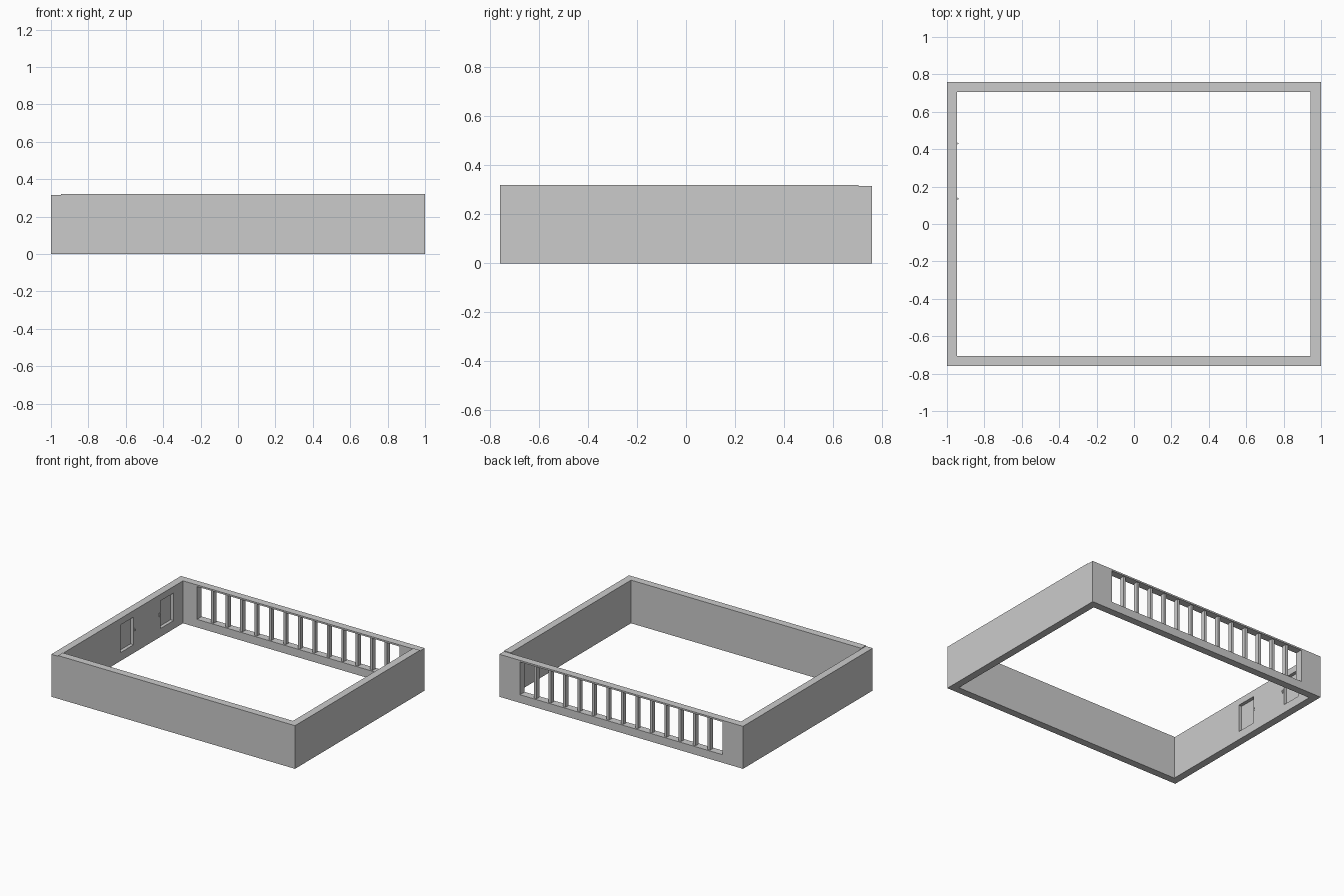
import bpy

if "Cube" in bpy.data.objects:
    bpy.data.objects.remove(bpy.data.objects["Cube"])


def box(name, x0, x1, y0, y1, z0, z1):
    bpy.ops.mesh.primitive_cube_add(size=1, location=((x0 + x1) / 2, (y0 + y1) / 2, (z0 + z1) / 2))
    ob = bpy.context.object
    ob.name = name
    ob.scale = (x1 - x0, y1 - y0, z1 - z0)
    bpy.ops.object.transform_apply(location=False, rotation=False, scale=True)
    return ob


def cut(target, cutter):
    mod = target.modifiers.new(cutter.name, 'BOOLEAN')
    mod.operation = 'DIFFERENCE'
    mod.solver = 'EXACT'
    mod.object = cutter
    cutter.hide_render = True
    cutter.display_type = 'WIRE'
    bpy.context.view_layer.objects.active = target
    bpy.ops.object.modifier_apply(modifier=mod.name)
    bpy.data.objects.remove(cutter)


X, Y, T = 1.0, 0.76, 0.055      # half length, half depth, wall thickness
HIGH, LOW = 0.32, 0.315         # wall heights

# Four walls, butted at the corners
box("front_wall", -X + T, X, -Y, -Y + T, 0, HIGH)
box("right_wall", X - T, X, -Y + T, Y - T, 0, HIGH)
left = box("left_wall", -X, -X + T, -Y, Y, 0, LOW)
back = box("back_wall", -X + T, X, Y - T, Y, 0, LOW)

# Long window opening in the back wall, divided by evenly spaced posts
W, SILL, HEAD, BAYS = 0.83, 0.06, 0.303, 14
cut(back, box("window_cutter", -W, W, Y - T - 0.1, Y + 0.1, SILL, HEAD))
for i in range(1, BAYS):
    x = -W + 2 * W * i / BAYS
    yc = Y - T / 2
    box(f"window_post_{i}", x - 0.01, x + 0.01, yc - 0.016, yc + 0.016, SILL, HEAD)

# Two recessed doors in the left wall, each with a small handle
inner = -X + T
for n, (y0, y1, hy) in enumerate([(-0.03, 0.125, 0.135), (0.44, 0.595, 0.43)], 1):
    cut(left, box(f"door_cutter_{n}", inner - 0.025, inner + 0.1, y0, y1, 0.062, 0.267))
    box(f"handle_plate_{n}", inner, inner + 0.003, hy - 0.006, hy + 0.006, 0.155, 0.182)
    box(f"handle_switch_{n}", inner + 0.003, inner + 0.008, hy - 0.003, hy + 0.003, 0.163, 0.174)
